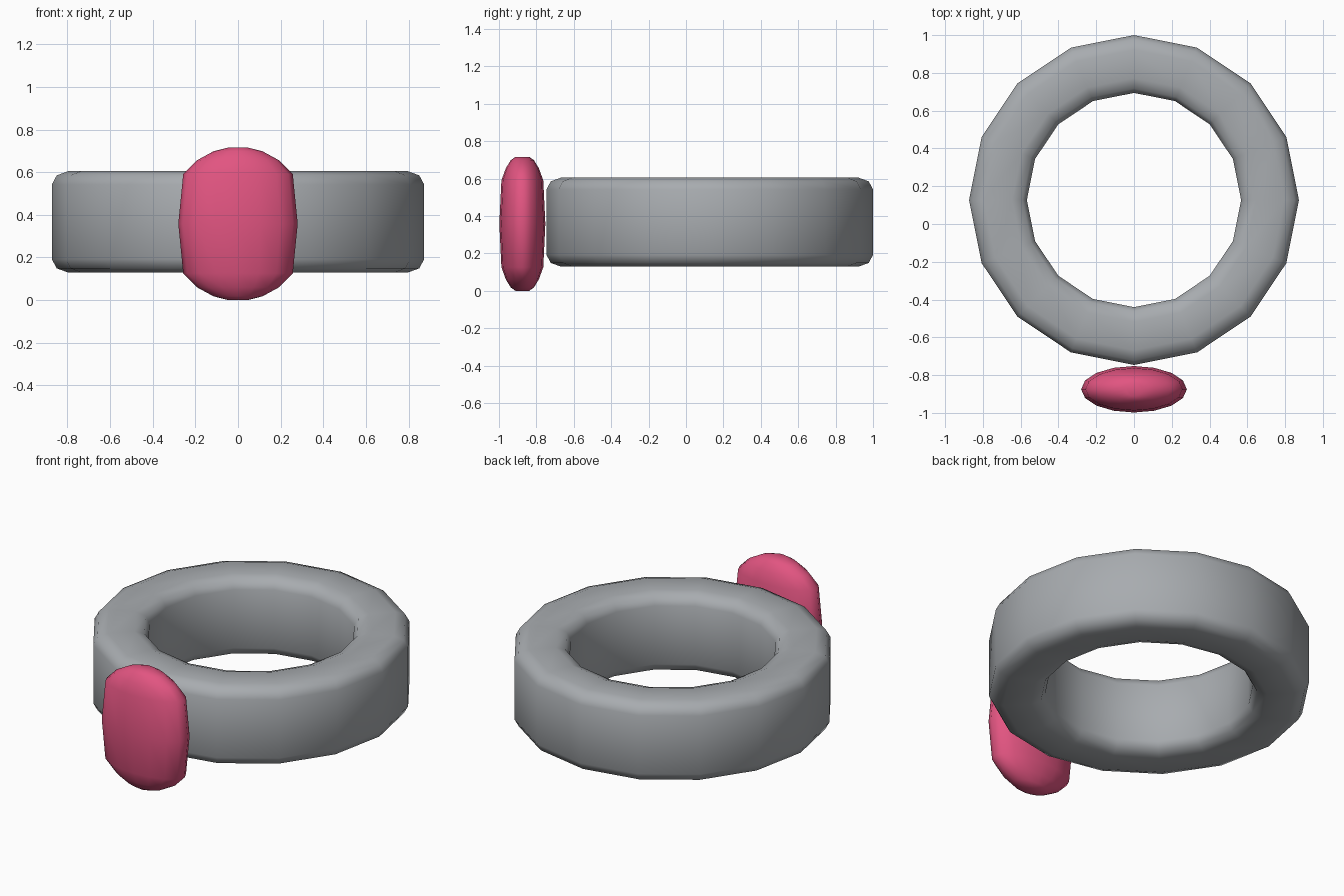
import bpy, bmesh, math

if "Cube" in bpy.data.objects:
    bpy.data.objects.remove(bpy.data.objects["Cube"])

def material(name, rgb):
    m = bpy.data.materials.new(name)
    m.diffuse_color = (*rgb, 1)
    m.use_nodes = True
    m.node_tree.nodes["Principled BSDF"].inputs["Base Color"].default_value = m.diffuse_color
    return m

def loft(name, rings, centre, mat, closed):
    """Join 16-sided rings of (x radius, y radius, z); closed wraps into a torus."""
    bm = bmesh.new()
    n = 16
    rows = []
    for rx, ry, z in rings:
        rows.append([bm.verts.new((centre[0] + rx * math.sin(2 * math.pi * k / n),
                                   centre[1] + ry * math.cos(2 * math.pi * k / n), z))
                     for k in range(n)])
    for i in range(len(rows) if closed else len(rows) - 1):
        a, b = rows[i], rows[(i + 1) % len(rows)]
        for k in range(n):
            bm.faces.new((a[k], a[(k + 1) % n], b[(k + 1) % n], b[k]))
    if not closed:
        bm.faces.new(rows[0])
        bm.faces.new(rows[-1])
    bmesh.ops.recalc_face_normals(bm, faces=bm.faces)
    for f in bm.faces:
        f.smooth = True
    me = bpy.data.meshes.new(name)
    bm.to_mesh(me)
    bm.free()
    me.materials.append(mat)
    ob = bpy.data.objects.new(name, me)
    bpy.context.collection.objects.link(ob)
    return ob

grey = material("grey metal", (0.39, 0.41, 0.43))
pink = material("pink stone", (0.76, 0.09, 0.22))

# Band: rounded rectangular section swept around
mid_r, mid_z = 0.72, 0.367
quarter = [(0.153, 0.175), (0.130, 0.218), (0.075, 0.238)]
section = quarter + [(-r, z) for r, z in reversed(quarter)]
section += [(-r, -z) for r, z in section]
band = [(mid_r + r, mid_r + r, mid_z + z) for r, z in section]
loft("band", band, (0, 0.127), grey, True)

# Stone: upright flattened oval in front of the band
half = [(0.257, 0.112, 0.232), (0.192, 0.088, 0.298), (0.115, 0.062, 0.340), (0.044, 0.037, 0.358)]
stone = [(x, y, 0.358 - z) for x, y, z in reversed(half)]
stone += [(0.28, 0.123, 0.358)] + [(x, y, 0.358 + z) for x, y, z in half]
loft("stone", stone, (0, -0.875), pink, False)
